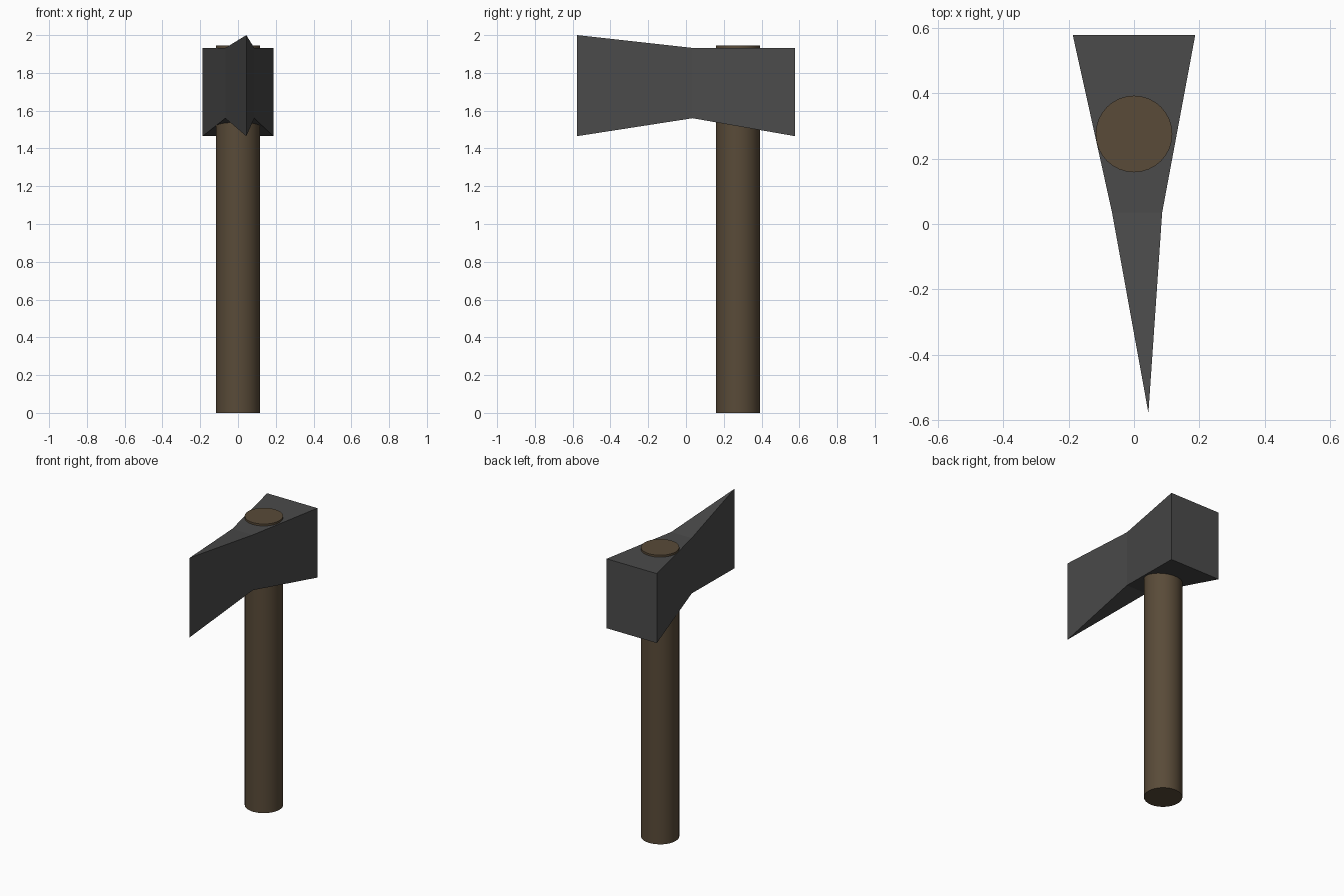
import bpy, bmesh

if "Cube" in bpy.data.objects:
    bpy.data.objects.remove(bpy.data.objects["Cube"])

def material(name, color):
    m = bpy.data.materials.new(name)
    m.diffuse_color = color
    m.use_nodes = True
    m.node_tree.nodes["Principled BSDF"].inputs["Base Color"].default_value = m.diffuse_color
    return m

wood = material("wood", (0.10, 0.07, 0.04, 1))
iron = material("iron", (0.07, 0.07, 0.07, 1))

# Handle: a round shaft running up through the head
bpy.ops.mesh.primitive_cylinder_add(vertices=32, radius=0.117, depth=1.945,
                                    location=(0, 0.275, 1.945 / 2))
handle = bpy.context.object
handle.name = "handle"
handle.data.materials.append(wood)
bpy.ops.object.shade_smooth_by_angle()

# Axe head: sections (y, x left, x right, z low, z high) from poll to waist to blade edge
sections = [(0.577, -0.187, 0.187, 1.465, 1.932),
            (0.035, -0.067, 0.086, 1.56, 1.932)]
bm = bmesh.new()
rings = [[bm.verts.new((x, y, z)) for x, z in ((l, lo), (r, lo), (r, hi), (l, hi))]
         for y, l, r, lo, hi in sections]
poll, waist = rings
low, high = (bm.verts.new((0.044, -0.577, z)) for z in (1.465, 2.0))
bm.faces.new(poll)
for i in range(4):
    j = (i + 1) % 4
    bm.faces.new((poll[i], poll[j], waist[j], waist[i]))

# Wedge from the waist to the sharp edge
bl, br, tr, tl = waist
for face in ((bl, br, low), (br, tr, high, low), (tr, tl, high), (tl, bl, low, high)):
    bm.faces.new(face)
bmesh.ops.recalc_face_normals(bm, faces=bm.faces)
mesh = bpy.data.meshes.new("axe_head")
bm.to_mesh(mesh)
bm.free()
mesh.materials.append(iron)
head = bpy.data.objects.new("axe_head", mesh)
bpy.context.collection.objects.link(head)
